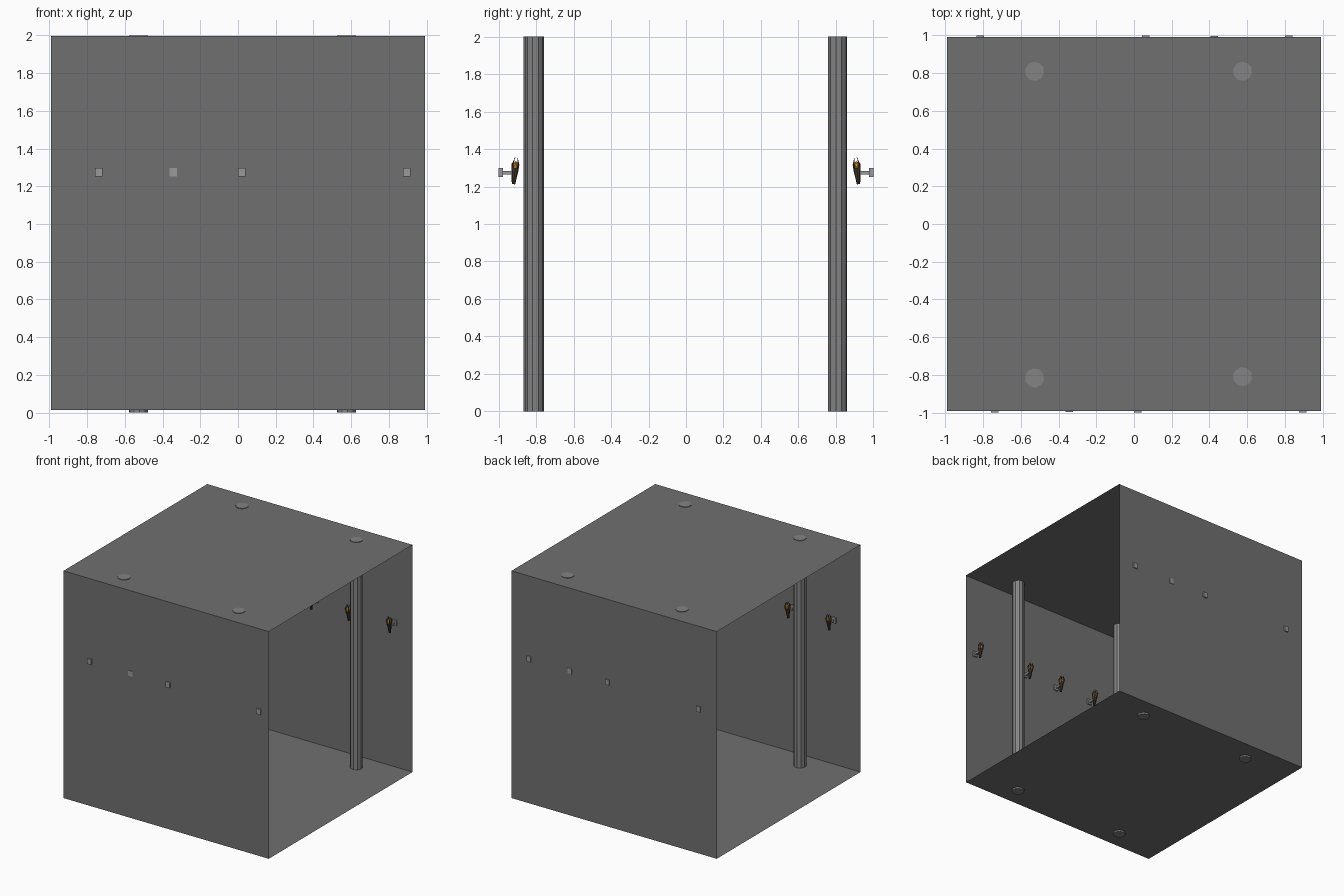
import bpy, math
from mathutils import Matrix, Vector

if "Cube" in bpy.data.objects:
    bpy.data.objects.remove(bpy.data.objects["Cube"])


def material(name, color):
    m = bpy.data.materials.new(name)
    m.diffuse_color = (*color, 1)
    m.use_nodes = True
    m.node_tree.nodes["Principled BSDF"].inputs["Base Color"].default_value = m.diffuse_color
    return m


WALL = material("dark_stone", (0.163, 0.163, 0.163))
STONE = material("column_stone", (0.23, 0.23, 0.23))
IRON = material("bracket_iron", (0.32, 0.32, 0.32))
WOOD = material("dark_wood", (0.06, 0.04, 0.025))
FIRE = material("ember_orange", (0.6, 0.25, 0.03))


def finish(name, matrix, mat):
    o = bpy.context.object
    o.name = name
    o.data.transform(matrix)
    o.data.materials.append(mat)
    return o


def box(name, lo, hi, matrix, mat):
    lo, hi = Vector(lo), Vector(hi)
    bpy.ops.mesh.primitive_cube_add(size=1)
    local = Matrix.Translation((lo + hi) / 2) @ Matrix.Diagonal((*(hi - lo), 1))
    return finish(name, matrix @ local, mat)


def cone(name, r1, r2, z1, z2, matrix, mat, sides=8):
    bpy.ops.mesh.primitive_cone_add(vertices=sides, radius1=r1, radius2=r2, depth=z2 - z1)
    return finish(name, matrix @ Matrix.Translation((0, 0, (z1 + z2) / 2)), mat)


# Open-ended room shell: four single-sheet panels
H, MID = 0.99, 1.005
for name, angle in (("floor", 0), ("back_wall", 90), ("ceiling", 180), ("front_wall", 270)):
    bpy.ops.mesh.primitive_plane_add(size=2 * H)
    finish(name, Matrix.Translation((0, 0, MID)) @ Matrix.Rotation(math.radians(angle), 4, 'X')
           @ Matrix.Translation((0, 0, -H)), WALL)

# Columns running through floor and ceiling
for x, y in ((-0.527, -0.816), (0.575, -0.809), (-0.527, 0.809), (0.575, 0.809)):
    cone("column", 0.051, 0.051, 0, 2,
         Matrix.Translation((x, y, 0)) @ Matrix.Rotation(0.12, 4, 'Z'), STONE, 10)


def torch(x, plate_y, back):
    # Built for the front wall (room is +y), turned round for the back wall
    base = Matrix.Translation((x, 0, 1.275))
    if back:
        base = Matrix.Translation((x, 0, 1.275)) @ Matrix.Rotation(math.pi, 4, 'Z')
    box("wall_plate", (-0.02, plate_y, -0.024), (0.02, -0.976, 0.023), base, IRON)
    box("bracket_arm", (-0.008, -0.976, -0.01), (0.008, -0.922, 0.007), base, IRON)
    tilt = base @ Matrix.Translation((0, -0.914, 0)) @ Matrix.Rotation(math.radians(-6), 4, 'X')
    # Tapered handle, ember and surrounding prongs
    cone("torch_handle", 0.009, 0.02, -0.063, 0.022, tilt, WOOD)
    bpy.ops.mesh.primitive_ico_sphere_add(subdivisions=1, radius=1)
    finish("torch_ember", tilt @ Matrix.Translation((0, 0, 0.036))
           @ Matrix.Diagonal((0.019, 0.019, 0.026, 1)), FIRE)
    for i in range(4):
        turn = tilt @ Matrix.Rotation(math.radians(45 + 90 * i), 4, 'Z')
        lower = turn @ Matrix.Translation((0.018, 0, 0.015)) @ Matrix.Rotation(0.15, 4, 'Y')
        upper = turn @ Matrix.Translation((0.022, 0, 0.045)) @ Matrix.Rotation(-0.35, 4, 'Y')
        box("prong_lower", (-0.003, -0.004, 0), (0.003, 0.004, 0.031), lower, WOOD)
        cone("prong_tip", 0.0055, 0.001, 0, 0.04, upper, WOOD, 4)


# Unevenly spaced torches; some plates stand proud of the outside, some do not
for x, plate in ((-0.737, -1.0), (-0.342, -0.995), (0.02, -1.0), (0.356, -0.989), (0.895, -1.0)):
    torch(x, plate, False)
for x, plate in ((-0.815, -1.0), (-0.28, -0.989), (0.063, -1.0), (0.425, -0.995), (0.82, -1.0)):
    torch(x, plate, True)
